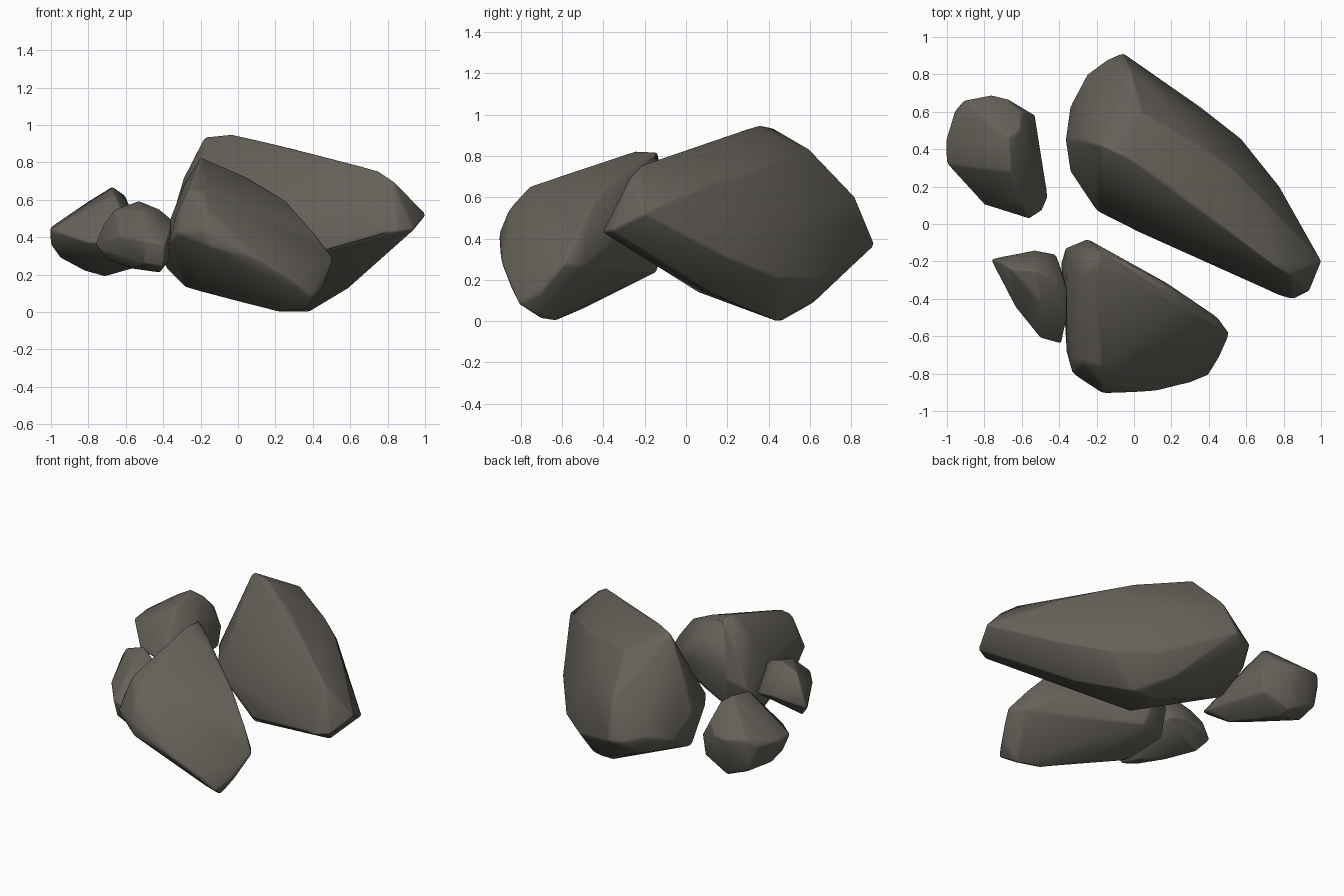
import bpy, bmesh, math

stone = bpy.data.materials.new("dark_warm_grey_stone")
stone.diffuse_color = (0.13, 0.12, 0.10, 1)


def rock(name, corners, bevel):
    """Chiselled boulder: hull around its corner points, softened edges."""
    bm = bmesh.new()
    for c in corners:
        bm.verts.new(c)
    bmesh.ops.convex_hull(bm, input=bm.verts[:])
    loose = [v for v in bm.verts if not v.link_faces]
    bmesh.ops.delete(bm, geom=loose, context='VERTS')
    bmesh.ops.dissolve_limit(bm, angle_limit=math.radians(3),
                             verts=bm.verts[:], edges=bm.edges[:])
    bmesh.ops.recalc_face_normals(bm, faces=bm.faces[:])
    me = bpy.data.meshes.new(name)
    bm.to_mesh(me)
    bm.free()
    me.materials.append(stone)
    ob = bpy.data.objects.new(name, me)
    bpy.context.collection.objects.link(ob)
    mod = ob.modifiers.new("worn_edges", 'BEVEL')
    mod.width = bevel
    mod.segments = 2
    mod.limit_method = 'ANGLE'
    mod.angle_limit = math.radians(20)
    for p in me.polygons:
        p.use_smooth = True
    return ob


# Large boulder: ridge, pointed right end, upper back, back edge, keel, left end
rock("large_boulder", [
    (-.18, .42, .935), (-.03, .35, .95), (.3, .15, .87), (.75, -.22, .755), (.83, -.27, .70),
    (1.005, -.2, .52), (.94, -.36, .44), (.85, -.405, .43), (.77, -.38, .43),
    (.04, .6, .83), (-.02, .82, .6), (.35, .42, .77), (.33, .58, .56),
    (.5, .32, .72), (.68, .14, .67),
    (-.06, .915, .37), (-.14, .88, .37), (.35, .63, .2), (.58, .45, .21), (.78, .2, .31),
    (.77, -.13, .31), (.58, .15, .12), (.38, .44, 0), (.22, .46, 0), (.2, .62, .09),
    (-.25, .8, .4), (-.2, .8, .28), (-.34, .63, .34), (-.365, .45, .46), (-.34, .28, .45),
    (-.29, .45, .72), (-.34, .43, .23), (-.2, .07, .4), (0, -.03, .34),
    (.18, -.1, .25), (.08, .06, .14)], .015)

# Medium boulder: top edge, front shoulder, front, right end, base, left side
rock("medium_boulder", [
    (-.19, -.13, .82), (-.2, -.24, .825), (.05, -.32, .72), (.25, -.43, .6), (.41, -.52, .42),
    (-.27, -.74, .65), (-.18, -.76, .65), (-.17, -.86, .54),
    (-.17, -.905, .43), (-.15, -.9, .35), (.12, -.895, .28), (.3, -.85, .17), (-.33, -.8, .42),
    (.515, -.59, .28), (.46, -.7, .14), (.4, -.81, .08), (.45, -.5, .26),
    (.36, -.7, .01), (.22, -.64, 0), (0, -.5, .06), (-.28, -.4, .13), (-.2, -.6, .19),
    (-.39, -.2, .24), (-.36, -.7, .38), (-.36, -.4, .5), (-.29, -.3, .68), (-.33, -.73, .52),
    (-.25, -.08, .45), (-.37, -.13, .4), (.2, -.33, .4), (-.2, -.14, .24)], .015)

# Small front rock: pointed left end, top, front, base, contact side
rock("small_front_rock", [
    (-.765, -.19, .36), (-.73, -.25, .33), (-.72, -.2, .47), (-.66, -.24, .55),
    (-.53, -.25, .595), (-.42, -.3, .55), (-.36, -.35, .5), (-.5, -.42, .54),
    (-.63, -.45, .4), (-.5, -.61, .38), (-.39, -.64, .36), (-.36, -.5, .44),
    (-.42, -.45, .21), (-.4, -.6, .24), (-.5, -.57, .26), (-.56, -.38, .23),
    (-.7, -.24, .28), (-.35, -.35, .3),
    (-.53, -.14, .4), (-.42, -.16, .38), (-.7, -.175, .38)], .012)

# Small back rock: left edge, ridge, back, front toe, base
rock("small_back_rock", [
    (-1.005, .45, .45), (-1, .32, .44), (-1, .4, .36), (-.96, .6, .45), (-.91, .66, .5),
    (-.8, .5, .59), (-.67, .46, .67), (-.61, .5, .63), (-.66, .28, .63), (-.61, .12, .5),
    (-.6, .6, .53), (-.76, .69, .48), (-.68, .67, .48), (-.53, .58, .41), (-.53, .4, .4),
    (-.46, .14, .31), (-.49, .07, .34), (-.56, .025, .37), (-.63, .05, .38),
    (-.8, .1, .37), (-.95, .44, .29), (-.82, .52, .22), (-.71, .52, .19),
    (-.57, .22, .23), (-.91, .63, .29), (-.73, .61, .21), (-.55, .58, .28)], .012)
